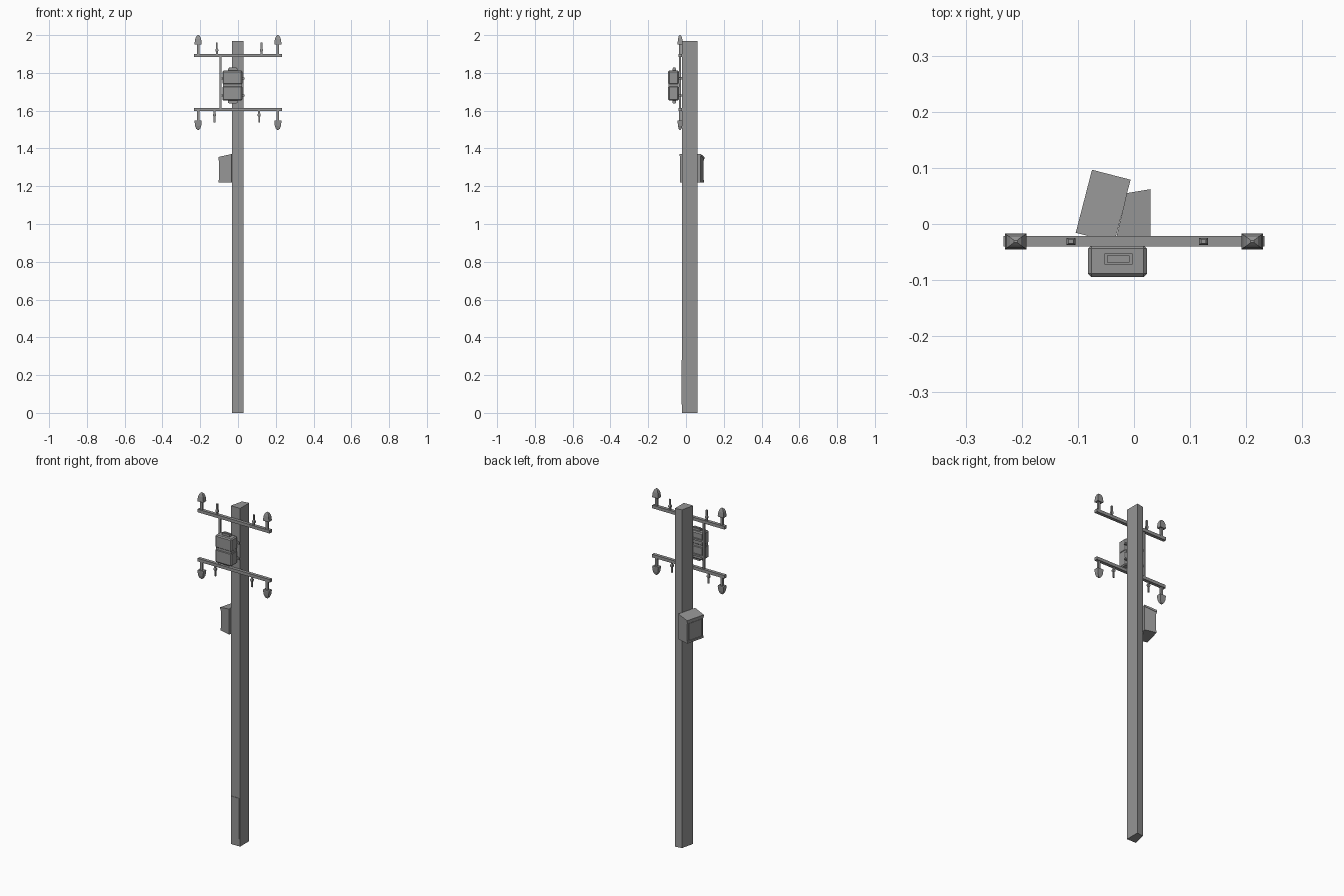
import bpy, bmesh
from math import radians, pi
from mathutils import Matrix

if "Cube" in bpy.data.objects:
    bpy.data.objects.remove(bpy.data.objects["Cube"])

# Dark grey for every part
grey = bpy.data.materials.new("dark_grey")
grey.diffuse_color = (.3, .3, .3, 1)
grey.use_nodes = True
grey.node_tree.nodes["Principled BSDF"].inputs["Base Color"].default_value = grey.diffuse_color


def finish(name, bm, mat=None):
    if mat:
        bmesh.ops.transform(bm, matrix=mat, verts=bm.verts)
    bmesh.ops.recalc_face_normals(bm, faces=bm.faces)
    me = bpy.data.meshes.new(name)
    bm.to_mesh(me)
    bm.free()
    me.materials.append(grey)
    ob = bpy.data.objects.new(name, me)
    bpy.context.collection.objects.link(ob)
    return ob


def box(name, x, y, z, bevel=0, mat=None):
    """Box from (min, max) ranges, optionally chamfered."""
    bm = bmesh.new()
    bmesh.ops.create_cube(bm, size=1)
    for v in bm.verts:
        v.co = [(r[0] + r[1]) / 2 + c * (r[1] - r[0]) for r, c in zip((x, y, z), v.co)]
    if bevel:
        bmesh.ops.bevel(bm, geom=bm.edges[:], offset=bevel, segments=1, affect='EDGES')
    return finish(name, bm, mat)


def prism(name, pts, a, b, axis='Z', mat=None):
    """Extrude a profile along Z (points are x,y) or Y (points are x,z)."""
    bm = bmesh.new()
    put = (lambda p, t: (p[0], p[1], t)) if axis == 'Z' else (lambda p, t: (p[0], t, p[1]))
    face = bm.faces.new([bm.verts.new(put(p, a)) for p in pts])
    ext = bmesh.ops.extrude_face_region(bm, geom=[face])['geom']
    d = (0, 0, b - a) if axis == 'Z' else (0, b - a, 0)
    bmesh.ops.translate(bm, vec=d, verts=[g for g in ext if isinstance(g, bmesh.types.BMVert)])
    return finish(name, bm, mat)


def stack(name, cx, cy, rings, mat=None):
    """Four-sided tower through rings of (half x, half y, z)."""
    bm = bmesh.new()
    loops = [[bm.verts.new((cx + sx * hx, cy + sy * hy, z))
              for sx, sy in ((-1, -1), (1, -1), (1, 1), (-1, 1))] for hx, hy, z in rings]
    for lo, hi in zip(loops, loops[1:]):
        for i in range(4):
            j = (i + 1) % 4
            bm.faces.new((lo[i], lo[j], hi[j], hi[i]))
    bm.faces.new(loops[0])
    bm.faces.new(loops[-1])
    return finish(name, bm, mat)


# Pole with one slanted side, and a thin plate near its foot
prism("pole", [(-.031, -.022), (.029, -.022), (.029, .062), (-.013, .055)], 0, 1.968)
box("foot_plate", (-.028, .025), (-.0245, -.018), (.045, .28))

# Crossarms: the lower one is the upper one turned over about the y axis
MID = 1.749
flip = Matrix.Translation((0, 0, MID)) @ Matrix.Rotation(pi, 4, 'Y') @ Matrix.Translation((0, 0, -MID))
AY = -.031
for tag, m in (("upper", None), ("lower", flip)):
    box(tag + "_crossarm", (-.233, .232), (-.04, -.021), (1.883, 1.901), mat=m)
    for i, x in enumerate((-.211, .211)):
        stack(f"{tag}_insulator_stem_{i}", x, AY, [(.007, .006, 1.896), (.007, .006, 1.957)], m)
        stack(f"{tag}_insulator_bell_{i}", x, AY,
              [(.018, .013, 1.949), (.019, .014, 1.954), (.016, .0115, 1.979),
               (.010, .0075, 1.994), (.003, .002, 2.0)], m)
    for i, x in enumerate((-.112, .124)):
        stack(f"{tag}_pin_{i}", x, AY,
              [(.005, .004, 1.896), (.005, .004, 1.912), (.008, .006, 1.916), (.008, .006, 1.924),
               (.0045, .0035, 1.93), (.0045, .0035, 1.961)], m)

# Vertical strut joining the crossarms
box("strut", (-.099, -.088), (-.037, -.026), (1.606, 1.891))

# Equipment case: two chamfered halves on a core, with end caps
for tag, z in (("upper", (1.738, 1.812)), ("lower", (1.653, 1.731))):
    box(tag + "_case", (-.082, .023), (-.0945, -.038), z, .006)
box("case_core", (-.079, .020), (-.0915, -.041), (1.67, 1.80))
for tag, z0, s in (("top", 1.808, 1), ("bottom", 1.657, -1)):
    stack(tag + "_case_cap", -.028, -.0625,
          [(.025, .0095, z0), (.025, .0095, z0 + s * .016),
           (.02, .006, z0 + s * .016), (.02, .006, z0 + s * .02)])
# Brackets carrying the case on the strut and the pole
for i, z in enumerate((1.771, 1.68)):
    box(f"case_bracket_{i}", (-.092, .034), (-.04, -.029), (z - .005, z + .005))
    box(f"case_mount_{i}", (-.022, .012), (-.04, -.018), (z - .006, z + .006))

# Cabinet on the slanted side of the pole, door facing outwards
turn = Matrix.Translation((-.0545, .0315, -.004)) @ Matrix.Rotation(radians(-14.5), 4, 'Z')
prism("cabinet_body", [(-.03, 1.225), (.035, 1.225), (.035, 1.37), (-.03, 1.356)],
      -.056, .056, 'Y', turn)
prism("cabinet_roof", [(-.036, 1.348), (-.03, 1.348), (.035, 1.364), (.035, 1.374), (-.036, 1.359)],
      -.058, .058, 'Y', turn)
for i, s in enumerate((-1, 1)):
    box(f"door_side_frame_{i}", (-.032, -.028), sorted((s * .047, s * .056)), (1.225, 1.352), mat=turn)
for tag, z in (("top", (1.34, 1.352)), ("bottom", (1.225, 1.237))):
    box(f"door_{tag}_frame", (-.035, -.028), (-.056, .056), z, mat=turn)
box("door_panel", (-.032, -.028), (-.043, .043), (1.241, 1.336), mat=turn)
